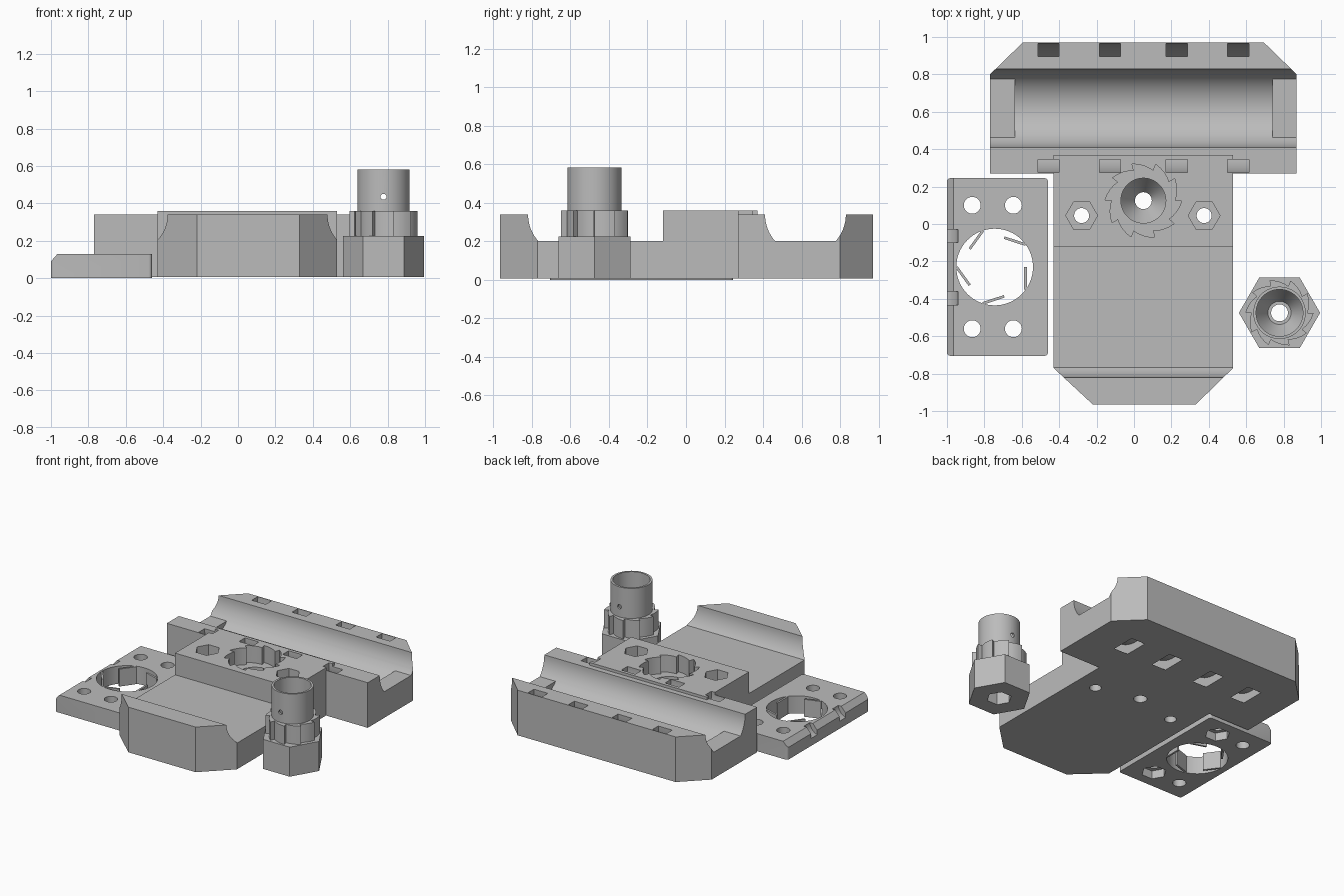
import bpy, bmesh, math
from mathutils import Matrix, Vector

if "Cube" in bpy.data.objects:
    bpy.data.objects.remove(bpy.data.objects["Cube"])

grey = bpy.data.materials.new("plain grey")
grey.use_nodes = True
GREY = (0.5, 0.5, 0.5, 1)
grey.diffuse_color = GREY
grey.node_tree.nodes["Principled BSDF"].inputs["Base Color"].default_value = GREY

BOTTOM = 0.007
TO_X = Matrix(((0, 0, 1, 0), (1, 0, 0, 0), (0, 1, 0, 0), (0, 0, 0, 1)))  # local z -> x


def finish(bm, name, matrix=Matrix()):
    bm.transform(matrix)
    bmesh.ops.recalc_face_normals(bm, faces=bm.faces)
    mesh = bpy.data.meshes.new(name)
    bm.to_mesh(mesh)
    bm.free()
    mesh.materials.append(grey)
    obj = bpy.data.objects.new(name, mesh)
    bpy.context.collection.objects.link(obj)
    return obj


def prism(name, outline, low, high, matrix=Matrix()):
    bm = bmesh.new()
    face = bm.faces.new([bm.verts.new((a, b, low)) for a, b in outline])
    top = bmesh.ops.extrude_face_region(bm, geom=[face])["geom"]
    bmesh.ops.translate(bm, vec=(0, 0, high - low),
                        verts=[v for v in top if isinstance(v, bmesh.types.BMVert)])
    return finish(bm, name, matrix)


def lathe(name, profile, matrix=Matrix(), steps=64):
    """Spin a closed (radius, height) profile about z."""
    bm = bmesh.new()
    verts = [bm.verts.new((r, 0, z)) for r, z in profile]
    edges = [bm.edges.new((verts[i - 1], v)) for i, v in enumerate(verts)]
    bmesh.ops.spin(bm, geom=verts + edges, axis=(0, 0, 1), cent=(0, 0, 0),
                   angle=math.tau, steps=steps)
    bmesh.ops.remove_doubles(bm, verts=bm.verts, dist=1e-5)
    return finish(bm, name, matrix)


def arc(cx, cy, r, a0, a1, n):
    return [(cx + r * math.cos(a0 + (a1 - a0) * i / n),
             cy + r * math.sin(a0 + (a1 - a0) * i / n)) for i in range(n + 1)]


def ngon(x, y, r, sides=40):
    return arc(x, y, r, 0, math.tau, sides)[:-1]


def saw(x, y, inner, outer, teeth=10):
    points = []
    for t in range(teeth):
        for i in range(5):
            a = math.tau * (t + i / 4 * 0.98) / teeth
            r = inner + (outer - inner) * i / 4
            points.append((x + r * math.cos(a), y + r * math.sin(a)))
    return points


def combine(target, tools, operation="DIFFERENCE"):
    bpy.context.view_layer.objects.active = target
    for tool in tools:
        mod = target.modifiers.new("combine", "BOOLEAN")
        mod.operation, mod.solver, mod.object = operation, "EXACT", tool
        bpy.ops.object.modifier_apply(modifier=mod.name)
        bpy.data.objects.remove(tool)


def smooth(obj):
    bpy.ops.object.select_all(action="DESELECT")
    obj.select_set(True)
    bpy.context.view_layer.objects.active = obj
    bpy.ops.object.shade_smooth_by_angle(angle=math.radians(25))


# Carriage: front stem, stepped by a side profile
AXIS, R, LEDGE = 0.34, 0.21, 0.2
FRONT, BACK = -0.61, 0.62
dip = math.asin((AXIS - LEDGE) / R)
carriage = prism("carriage", [(-0.43, 0.37), (-0.43, -0.77), (-0.22, -0.965), (0.33, -0.965),
                              (0.53, -0.77), (0.53, 0.37)], BOTTOM, 0.36)
step = [(-1.1, AXIS)] + arc(FRONT, AXIS, R, math.pi, math.pi + dip, 8)
step += [(-0.12, LEDGE), (-0.12, 0.5), (-1.1, 0.5)]
combine(carriage, [prism("stem_step", step, -1, 1, TO_X)])

# Carriage: wide back bar
bar = prism("back_bar", [(-0.77, 0.27), (0.87, 0.27), (0.87, 0.8), (0.695, 0.97),
                         (-0.595, 0.97), (-0.77, 0.8)], BOTTOM, AXIS)
channel = arc(BACK, AXIS, R, math.pi, math.pi + dip, 8) + arc(BACK, AXIS, R, -dip, 0, 8)
channel += [(BACK + R, 0.5), (BACK - R, 0.5)]
combine(bar, [prism("bar_channel", channel, -1, 1, TO_X)])
combine(carriage, [bar], "UNION")

# Bearing cradles and the ring slots for the straps
cuts = []
for y, x0, x1, slots in ((BACK, -0.635, 0.74, (-0.457, -0.128, 0.228, 0.558)),
                         (FRONT, -0.295, 0.395, (-0.112, 0.217))):
    half = R * math.cos(dip) - 0.002
    cradle = arc(y, AXIS, R, math.pi + dip, math.tau - dip, 32)
    cradle += [(y + half, LEDGE + 0.05), (y - half, LEDGE + 0.05)]
    cuts.append(prism("cradle", cradle, x0, x1, TO_X))
    for x in slots:
        ring = [(0.275, -0.057), (0.345, -0.057), (0.345, 0.057), (0.275, 0.057)]
        cuts.append(lathe("strap_slot", ring, Matrix.Translation((x, y, AXIS)) @ TO_X))
combine(carriage, cuts)

# Toothed socket, nut traps, bolt holes and side hole
SX, SY = 0.05, 0.125
socket = [(0, -0.1), (0.045, -0.1), (0.045, 0.06), (0.12, 0.17), (0.12, 0.3), (0, 0.3)]
cuts = [prism("socket_teeth", saw(SX, SY, 0.168, 0.205), 0.235, 0.5),
        lathe("socket_bowl", socket, Matrix.Translation((SX, SY, 0)))]
for x in (-0.28, 0.375):
    cuts += [prism("nut_trap", ngon(x, 0.045, 0.085, 6), 0.2, 0.5),
             prism("bolt_hole", ngon(x, 0.045, 0.04), -0.1, 0.4)]
cuts.append(prism("side_hole", ngon(0.115, 0.285, 0.022, 24), 0.375, 0.7, TO_X))
combine(carriage, cuts)
smooth(carriage)

# Side plate with one sloped edge
PX, PY = -0.745, -0.23
plate = prism("side_plate", [(-1, 0), (-0.46, 0), (-0.46, 0.13), (-0.965, 0.13), (-1, 0.09)],
              -0.245, 0.705,
              Matrix(((1, 0, 0, 0), (0, 0, -1, 0), (0, 1, 0, 0), (0, 0, 0, 1))))
bm = bmesh.new()
bm.from_mesh(plate.data)
corners = [e for e in bm.edges
           if abs(e.verts[0].co.z - e.verts[1].co.z) > 0.08
           and (e.verts[0].co - e.verts[1].co).xy.length < 0.001]
bmesh.ops.bevel(bm, geom=corners, offset=0.018, segments=4, profile=0.5, affect="EDGES")
bm.to_mesh(plate.data)
bm.free()
cuts = [prism("round_opening", ngon(PX, PY, 0.205, 64), -0.1, 0.3)]
for y in (0.1, -0.56):
    cuts += [prism("plate_hole", ngon(x, y, 0.045), -0.1, 0.3) for x in (-0.865, -0.645)]
    cuts.append(prism("plate_nut_trap", ngon(-0.645, y, 0.085, 6), -0.1, 0.06))
for y in (-0.065, -0.397):
    turn = Matrix.Translation((-1.03, y, 0.14)) @ Matrix.Rotation(math.pi / 2, 4, "X")
    cuts.append(prism("edge_notch", ngon(0, 0, 0.09, 32), -0.035, 0.035, turn))
combine(plate, cuts)
smooth(plate)

# Thin gripping blades inside the round opening
for i in range(5):
    turn = Matrix.Translation((PX, PY, 0)) @ Matrix.Rotation(math.tau * i / 5, 4, "Z")
    prism("grip_blade", [(0.158, -0.12), (0.172, -0.12), (0.172, 0), (0.158, 0)],
          0.001, 0.129, turn)

# Nozzle holder: hex foot, toothed collar, hollow sleeve
HX, HY = 0.778, -0.475
place = Matrix.Translation((HX, HY, 0))
holder = prism("nozzle_holder", ngon(HX, HY, 0.217, 6), BOTTOM, 0.225)
sleeve = [(0, 0.1), (0.14, 0.1), (0.14, 0.582), (0, 0.582)]
combine(holder, [prism("collar", saw(HX, HY, 0.15, 0.182), 0.15, 0.36),
                 lathe("sleeve", sleeve, place)], "UNION")
bore = [(0, -0.1), (0.045, -0.1), (0.045, 0.16), (0.062, 0.16), (0.125, 0.27),
        (0.125, 0.7), (0, 0.7)]
across = place @ Matrix.Translation((0, 0, 0.435)) @ Matrix.Rotation(math.pi / 2, 4, "X")
combine(holder, [lathe("bore", bore, place),
                 prism("foot_nut_trap", ngon(HX, HY, 0.085, 6), -0.1, 0.1),
                 prism("pin_hole", ngon(0, 0, 0.016, 20), -0.3, 0.3, across)])
smooth(holder)
